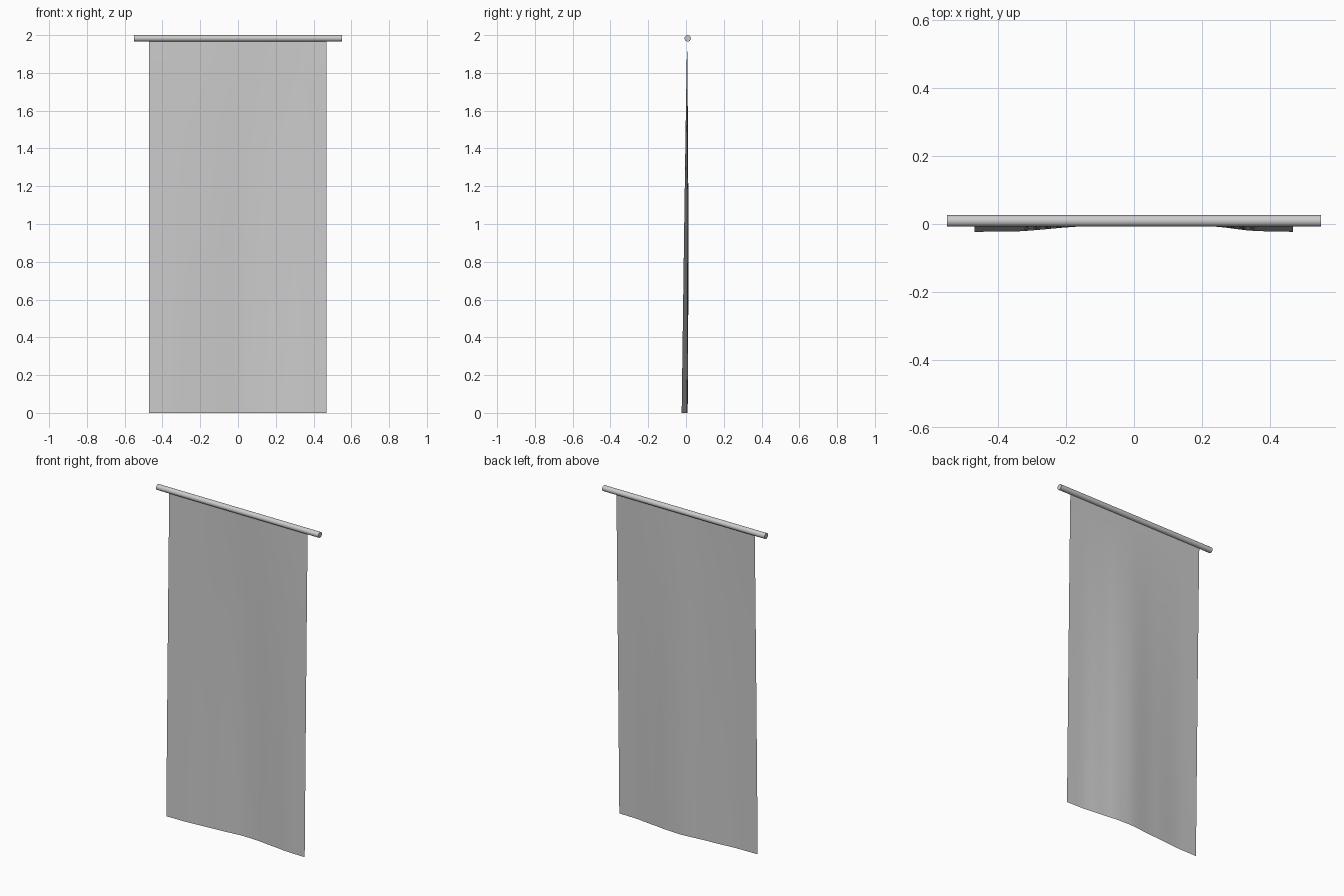
import bpy, bmesh, math

if "Cube" in bpy.data.objects:
    bpy.data.objects.remove(bpy.data.objects["Cube"])

# Rod
ROD_Y, ROD_Z, ROD_R = 0.009, 1.983, 0.017
bpy.ops.mesh.primitive_cylinder_add(vertices=24, radius=ROD_R, depth=1.10,
                                    location=(0, ROD_Y, ROD_Z),
                                    rotation=(0, math.pi / 2, 0))
rod = bpy.context.object
rod.name = "hanging_rod"
bpy.ops.object.shade_smooth_by_angle()

# Depth of the hem across the width: (x, y)
HEM = [(-0.47, -0.023), (-0.35, -0.022), (-0.15, -0.007), (0.03, 0.009),
       (0.12, 0.006), (0.23, -0.007), (0.36, -0.021), (0.468, -0.023)]


def hem_y(x):
    for (x0, y0), (x1, y1) in zip(HEM, HEM[1:]):
        if x <= x1:
            t = (x - x0) / (x1 - x0)
            t = t * t * (3 - 2 * t) * 0.5 + t * 0.5
            return y0 + (y1 - y0) * t
    return HEM[-1][1]


# Cloth: flat at the rod, gently folded toward the hem
COLS, ROWS, TOP = 28, 24, 1.975
bm = bmesh.new()
grid = []
for r in range(ROWS + 1):
    s = r / ROWS
    row = []
    for c in range(COLS + 1):
        x = -0.47 + 0.938 * c / COLS
        y = 0.006 + (hem_y(x) - 0.006) * s ** 0.9
        y += 0.005 * math.sin(math.pi * s) * math.exp(-((x - 0.03) / 0.15) ** 2)
        row.append(bm.verts.new((x, y, TOP * (1 - s))))
    grid.append(row)
for a, b in zip(grid, grid[1:]):
    for c in range(COLS):
        f = bm.faces.new((b[c], b[c + 1], a[c + 1], a[c]))
        f.smooth = True
mesh = bpy.data.meshes.new("banner_cloth")
bm.to_mesh(mesh)
bm.free()
cloth = bpy.data.objects.new("banner_cloth", mesh)
bpy.context.collection.objects.link(cloth)
